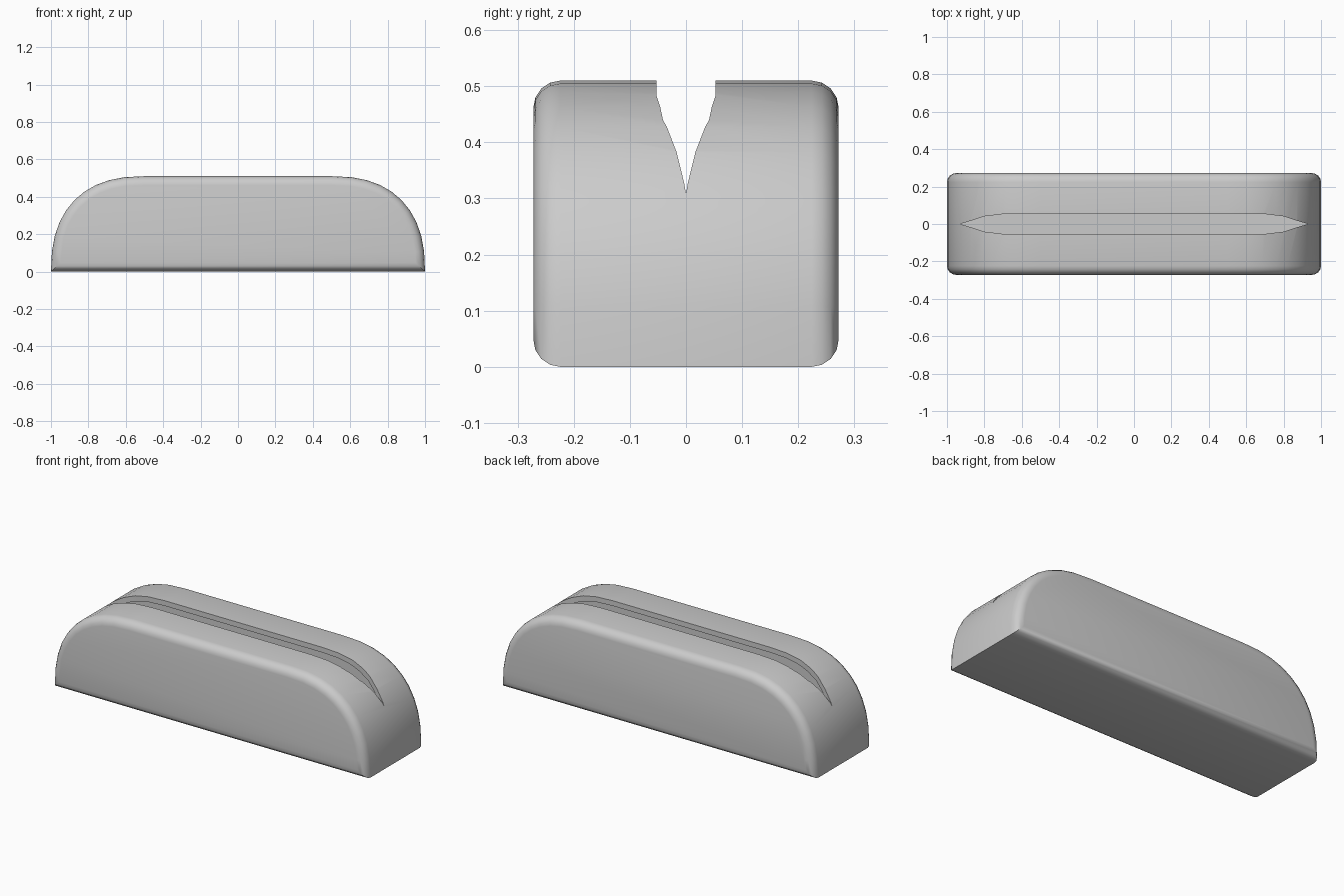
import bpy, bmesh, math

if "Cube" in bpy.data.objects:
    bpy.data.objects.remove(bpy.data.objects["Cube"])

def prism(name, pts, to3d, vec, bevel=0.0):
    """Extrude a closed outline, optionally rounding the rims of both caps."""
    bm = bmesh.new()
    face = bm.faces.new([bm.verts.new(to3d(*p)) for p in pts])
    ext = bmesh.ops.extrude_face_region(bm, geom=[face], use_keep_orig=True)
    moved = [g for g in ext["geom"] if isinstance(g, bmesh.types.BMVert)]
    bmesh.ops.translate(bm, verts=moved, vec=vec)
    bmesh.ops.recalc_face_normals(bm, faces=bm.faces[:])
    if bevel:
        rims = [e for e in bm.edges if abs(e.verts[0].co.y - e.verts[1].co.y) < 1e-5]
        bmesh.ops.bevel(bm, geom=rims, offset=bevel, offset_type='OFFSET',
                        segments=4, profile=0.5, affect='EDGES', clamp_overlap=False)
    me = bpy.data.meshes.new(name)
    bm.to_mesh(me)
    bm.free()
    ob = bpy.data.objects.new(name, me)
    bpy.context.collection.objects.link(ob)
    return ob

def loaf(name, inset, bevel):
    """Flat-bottomed body with rounded shoulders."""
    n, power = 10, 2.4
    r, h, d = 0.5 - inset, 0.51 - inset, 0.272 - inset
    right = []
    for i in range(n + 1):
        a = math.pi / 2 * i / n
        right.append((0.5 + r * math.cos(a) ** (2 / power) if i < n else 0.5,
                      max(inset, h * math.sin(a) ** (2 / power))))
    outline = right + [(-x, z) for x, z in reversed(right)]
    return prism(name, outline, lambda x, z: (x, -d, z), (0, 2 * d, 0), bevel)

# Rounded shell and its hollow inside
body = loaf("slotted_body", 0.0, 0.048)
cavity = loaf("cavity_cutter", 0.03, 0.0)

# Long slot with tapered ends
q = [(0.93, 0), (0.87, 0.018), (0.8, 0.041), (0.7, 0.053)]
half = q + [(-x, y) for x, y in reversed(q)]
slot_pts = half + [(x, -y) for x, y in reversed(half[1:-1])]
slot = prism("slot_cutter", slot_pts, lambda x, y: (x, y, 0.2), (0, 0, 0.6))

bpy.context.view_layer.objects.active = body
body.select_set(True)
for cutter in (cavity, slot):
    cutter.hide_render = True
    m = body.modifiers.new("cut", 'BOOLEAN')
    m.operation, m.solver, m.object = 'DIFFERENCE', 'EXACT', cutter
    bpy.ops.object.modifier_apply(modifier=m.name)
    bpy.data.objects.remove(cutter)

bpy.ops.object.shade_smooth_by_angle(angle=math.radians(35))
